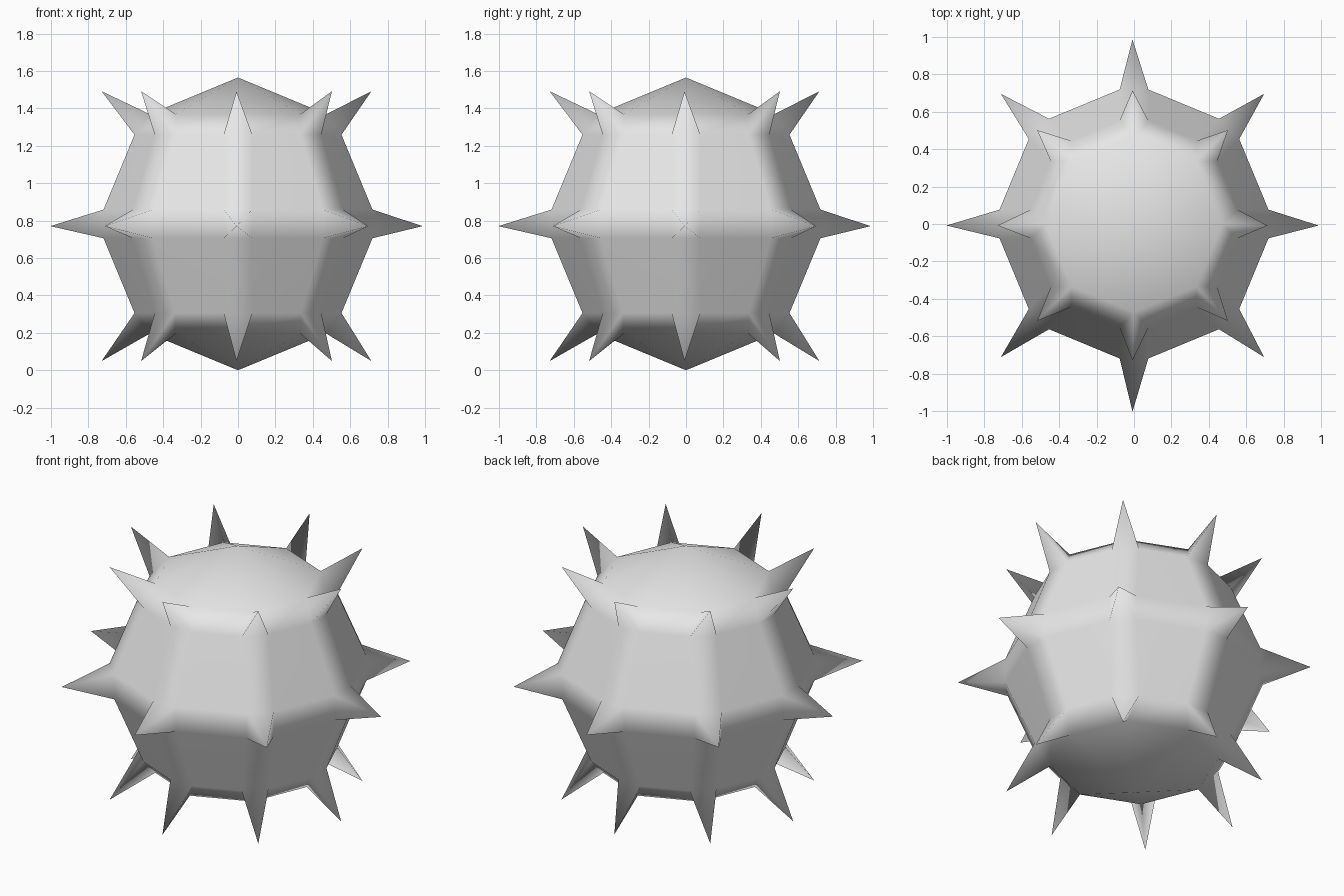
import bpy, bmesh
from mathutils import Vector

cube = bpy.data.objects.get("Cube")
if cube:
    bpy.data.objects.remove(cube, do_unlink=True)

RADIUS = 0.7825      # body radius, poles touch top and bottom
CHAMFER = 0.082      # softened edge width
LEAN = Vector((-0.008, -0.008, -0.012))   # slight drift of all spike tips

# Plain grey material
grey = bpy.data.materials.new("plain_grey")
grey.use_nodes = True
colour = (0.8, 0.8, 0.8, 1)
grey.diffuse_color = colour
grey.node_tree.nodes["Principled BSDF"].inputs["Base Color"].default_value = colour

# Low-poly ball
bm = bmesh.new()
bmesh.ops.create_uvsphere(bm, u_segments=8, v_segments=4, radius=RADIUS)


def at_pole(vert):
    return abs(vert.co.z) > RADIUS * 0.95


corners = [v.co.copy() for v in bm.verts if not at_pole(v)]

# Chamfer every edge except those running to the poles
edges = [e for e in bm.edges if not any(at_pole(v) for v in e.verts)]
bmesh.ops.bevel(bm, geom=edges, offset=CHAMFER, offset_type='OFFSET',
                segments=1, profile=0.5, affect='EDGES')

# Pull each small corner face out into a spike
for corner in corners:
    face = min(bm.faces, key=lambda f: (f.calc_center_median() - corner).length)
    reach = 0.995 if abs(corner.z) < 0.1 else 1.02
    poked = bmesh.ops.poke(bm, faces=[face])
    poked["verts"][0].co = corner.normalized() * reach + LEAN

bmesh.ops.recalc_face_normals(bm, faces=bm.faces)
bmesh.ops.translate(bm, verts=bm.verts, vec=(0, 0, RADIUS))

mesh = bpy.data.meshes.new("spiked_ball")
bm.to_mesh(mesh)
bm.free()
mesh.materials.append(grey)
for poly in mesh.polygons:
    poly.use_smooth = True

ball = bpy.data.objects.new("spiked_ball", mesh)
bpy.context.collection.objects.link(ball)

# Keep the large faces flat with soft chamfers between them
normals = ball.modifiers.new("face_weighting", 'WEIGHTED_NORMAL')
normals.weight = 80
